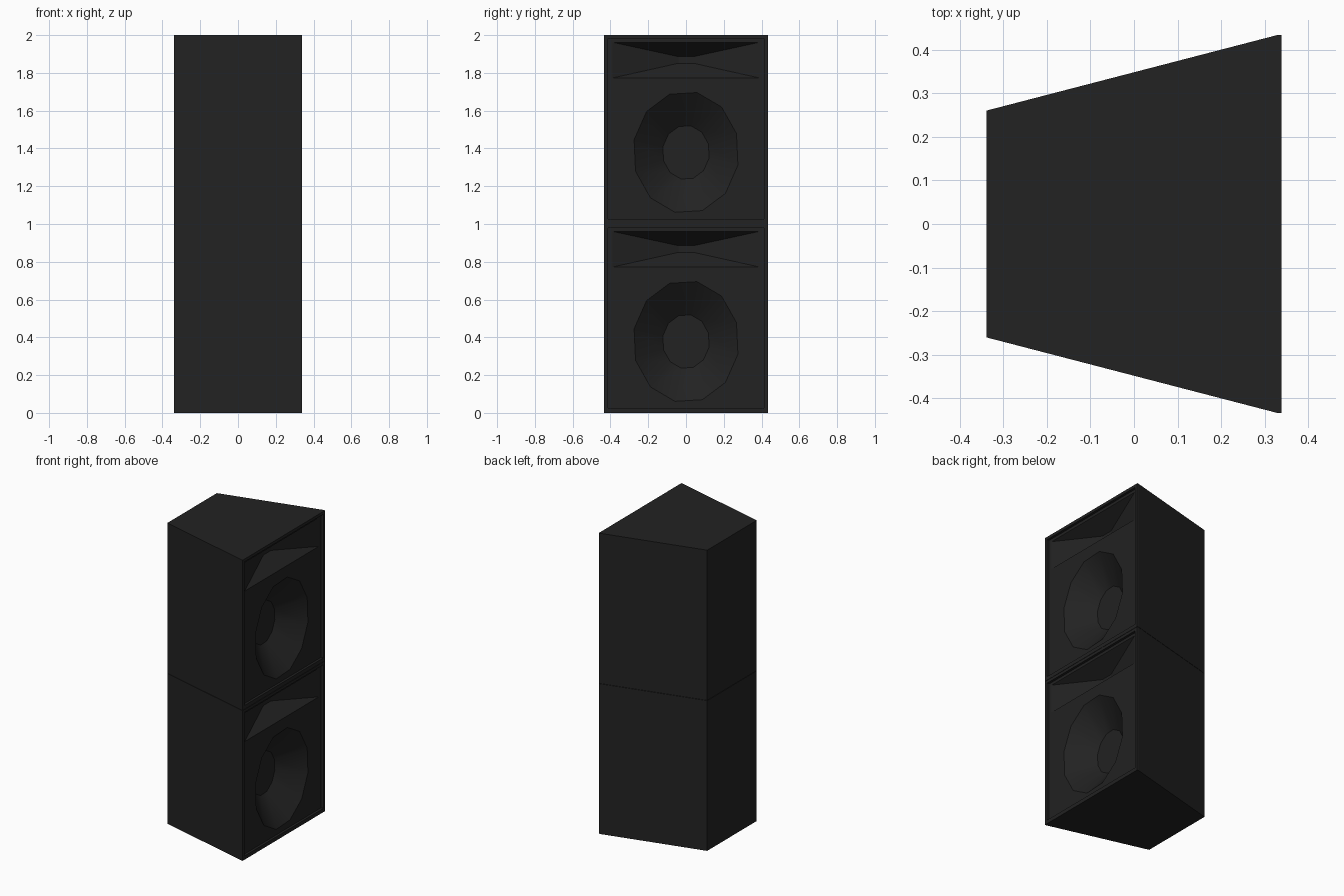
import bpy, bmesh
from math import sin, cos, radians

if "Cube" in bpy.data.objects:
    bpy.data.objects.remove(bpy.data.objects["Cube"])

mat = bpy.data.materials.new("black_paint")
mat.diffuse_color = (0.016, 0.016, 0.016, 1)
mat.use_nodes = True
mat.node_tree.nodes["Principled BSDF"].inputs["Base Color"].default_value = mat.diffuse_color

PANEL_X = 0.322      # recessed baffle plane
HEIGHT = 0.999       # height of one cabinet


def rect(x, half_y, z0, z1):
    return [(x, -half_y, z0), (x, half_y, z0), (x, half_y, z1), (x, -half_y, z1)]


def ellipse(x, ry, rz, zc=0.378, n=12, turn=18):
    angles = [radians(turn + 360 * i / n) for i in range(n)]
    return [(x, ry * cos(a), zc + rz * sin(a)) for a in angles]


def loft(bm, outlines, smooth=False):
    """Join successive outlines with quads; returns the vertex rings."""
    rings = [[bm.verts.new(p) for p in o] for o in outlines]
    for a, b in zip(rings, rings[1:]):
        n = len(a)
        for i in range(n):
            j = (i + 1) % n
            bm.faces.new((a[i], a[j], b[j], b[i])).smooth = smooth
    return rings


def finish(bm, name):
    me = bpy.data.meshes.new(name)
    bm.to_mesh(me)
    bm.free()
    me.materials.append(mat)
    for level, z in (("lower", 0.0), ("upper", 2 - HEIGHT)):
        ob = bpy.data.objects.new(f"{level}_{name}", me)
        ob.location.z = z
        bpy.context.collection.objects.link(ob)


horn_mouth = rect(PANEL_X, 0.39, 0.772, 0.961)
horn_throat = rect(0.215, 0.04, 0.85, 0.885)
cone_rim = ellipse(PANEL_X, 0.281, 0.324)
cone_base = ellipse(0.185, 0.125, 0.144)

# Tapered cabinet with a raised front rim and a baffle with two openings
bm = bmesh.new()
rings = loft(bm, [
    rect(-0.338, 0.26, 0, HEIGHT),
    rect(0.328, 0.433, 0, HEIGHT),
    rect(0.338, 0.433, 0, HEIGHT),
    rect(0.338, 0.414, 0.025, 0.98),
    rect(PANEL_X, 0.414, 0.025, 0.98),
])
bm.faces.new(rings[0][::-1])
edges = []
loops = [rings[-1]] + [[bm.verts.new(p) for p in o] for o in (horn_mouth, cone_rim)]
for loop in loops:
    for i, v in enumerate(loop):
        w = loop[(i + 1) % len(loop)]
        edges.append(bm.edges.get((v, w)) or bm.edges.new((v, w)))
fill = bmesh.ops.triangle_fill(bm, use_beauty=True, edges=edges, normal=(1, 0, 0))
for f in fill["geom"]:
    if isinstance(f, bmesh.types.BMFace):
        f.normal_update()
        if f.normal.x < 0:
            f.normal_flip()
finish(bm, "cabinet")

# Rectangular treble horn
bm = bmesh.new()
bm.faces.new(loft(bm, [horn_mouth, horn_throat])[-1])
finish(bm, "horn")

# Twelve-sided woofer cone with a flat centre
bm = bmesh.new()
bm.faces.new(loft(bm, [cone_rim, cone_base], smooth=True)[-1])
finish(bm, "woofer_cone")
